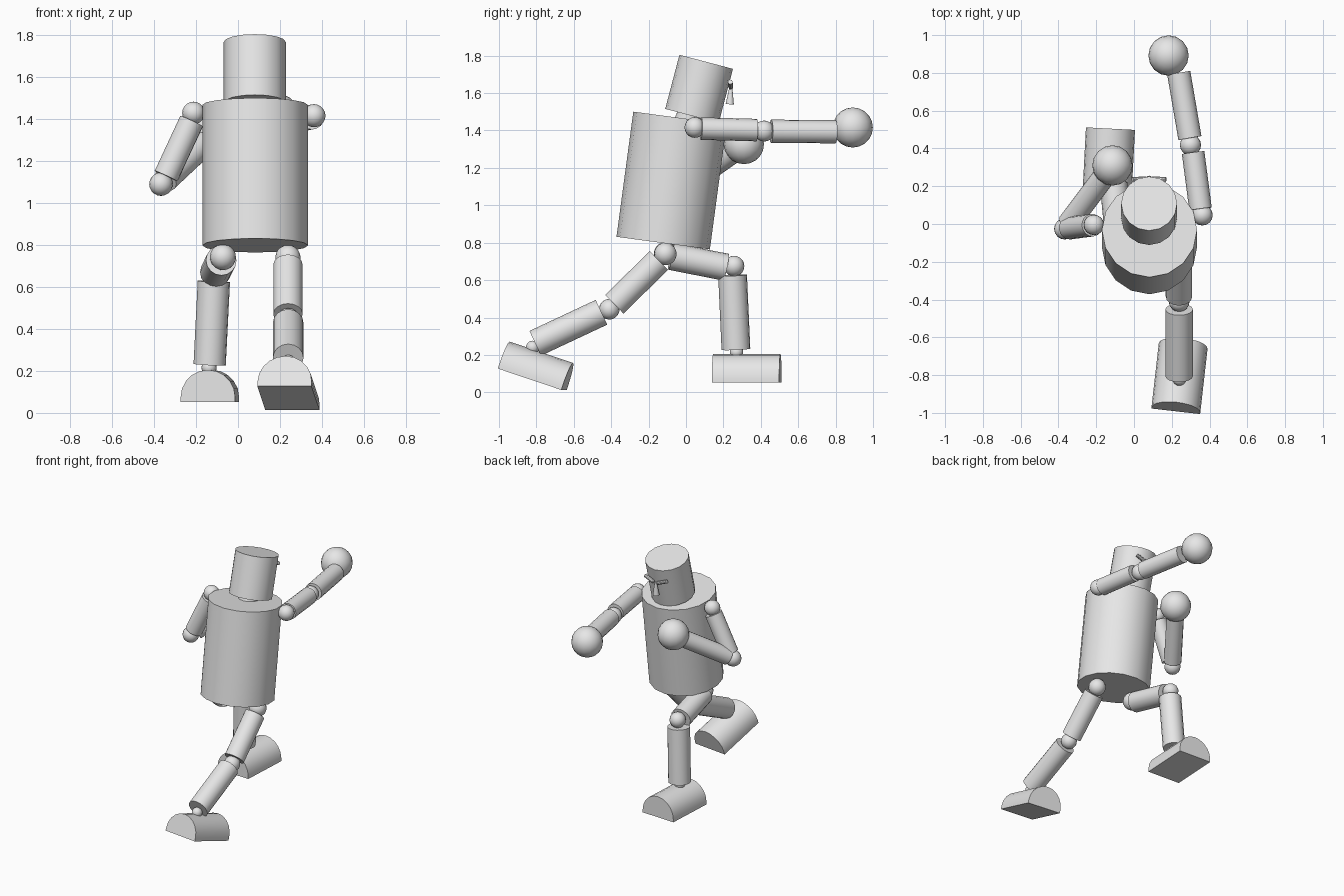
import bpy, bmesh, math
from mathutils import Vector, Matrix

if "Cube" in bpy.data.objects:
    bpy.data.objects.remove(bpy.data.objects["Cube"])

grey = bpy.data.materials.new("light_grey")
grey.diffuse_color = (0.8, 0.8, 0.8, 1)
grey.use_nodes = True
grey.node_tree.nodes["Principled BSDF"].inputs["Base Color"].default_value = grey.diffuse_color


def finish(ob, name):
    ob.name = name
    ob.data.materials.append(grey)
    bpy.ops.object.select_all(action='DESELECT')
    ob.select_set(True)
    bpy.context.view_layer.objects.active = ob
    bpy.ops.object.shade_smooth_by_angle(angle=math.radians(35))
    return ob


def rod(name, a, b, r1, r2=None, sides=16):
    """Capped cylinder or cone from point a to point b."""
    a, b = Vector(a), Vector(b)
    d = b - a
    bpy.ops.mesh.primitive_cone_add(
        vertices=sides, radius1=r1, radius2=r1 if r2 is None else r2, depth=d.length,
        location=(a + b) / 2, rotation=d.to_track_quat('Z', 'Y').to_euler())
    return finish(bpy.context.object, name)


def ball(name, c, r):
    bpy.ops.mesh.primitive_uv_sphere_add(segments=16, ring_count=10, radius=r, location=c)
    return finish(bpy.context.object, name)


def foot(name, centre, yaw, pitch, length=0.36, r=0.13, height=0.152):
    """Half-round bar with a flat sole, pointing along +y."""
    lift = height - r
    profile = [(r, 0)] + [(r * math.cos(t), lift + r * math.sin(t))
                          for t in (math.pi * i / 10 for i in range(11))] + [(-r, 0)]
    bm = bmesh.new()
    face = bm.faces.new([bm.verts.new((x, -length / 2, z - height / 2)) for x, z in profile])
    ext = bmesh.ops.extrude_face_region(bm, geom=[face])
    bmesh.ops.translate(bm, vec=(0, length, 0),
                        verts=[v for v in ext["geom"] if isinstance(v, bmesh.types.BMVert)])
    bmesh.ops.recalc_face_normals(bm, faces=bm.faces)
    me = bpy.data.meshes.new(name)
    bm.to_mesh(me)
    bm.free()
    ob = bpy.data.objects.new(name, me)
    bpy.context.collection.objects.link(ob)
    ob.matrix_world = (Matrix.Translation(centre) @ Matrix.Rotation(math.radians(yaw), 4, 'Z')
                       @ Matrix.Rotation(math.radians(pitch), 4, 'X'))
    return finish(ob, name)


# Body and head
rod("torso", (0.082, -0.122, 0.798), (0.082, -0.032, 1.467), 0.252)
rod("neck", (0.08, 0.005, 1.44), (0.08, 0.04, 1.53), 0.07)
rod("head", (0.08, 0.032, 1.478), (0.08, 0.108, 1.767), 0.148)

# Face
rod("nose", (0.08, 0.234, 1.54), (0.08, 0.24, 1.63), 0.022, 0.008, 12)
for side, s in (("left", -1), ("right", 1)):
    rod(side + "_brow", (0.08 + s * 0.018, 0.24, 1.632), (0.08 + s * 0.088, 0.236, 1.66), 0.013, sides=10)

# Arm stretched forward
ball("punching_shoulder", (0.362, 0.047, 1.416), 0.055)
rod("punching_upper_arm", (0.352, 0.08, 1.41), (0.313, 0.378, 1.402), 0.06)
ball("punching_elbow", (0.299, 0.418, 1.397), 0.056)
rod("punching_forearm", (0.296, 0.455, 1.396), (0.237, 0.80, 1.393), 0.062)
ball("punching_hand", (0.183, 0.892, 1.416), 0.107)

# Bent arm
ball("bent_shoulder", (-0.212, -0.005, 1.429), 0.054)
rod("bent_upper_arm", (-0.221, -0.006, 1.39), (-0.343, -0.022, 1.128), 0.06)
ball("bent_elbow", (-0.367, -0.026, 1.09), 0.056)
rod("bent_forearm", (-0.345, 0.003, 1.11), (-0.16, 0.25, 1.284), 0.06)
ball("bent_hand", (-0.114, 0.31, 1.327), 0.107)

# Trailing leg
ball("rear_hip", (0.238, -0.11, 0.74), 0.06)
rod("rear_thigh", (0.238, -0.145, 0.705), (0.238, -0.383, 0.471), 0.07)
ball("rear_knee", (0.239, -0.41, 0.444), 0.055)
rod("rear_shin", (0.239, -0.452, 0.428), (0.239, -0.806, 0.262), 0.073)
ball("rear_ankle", (0.24, -0.82, 0.24), 0.036)
foot("rear_foot", (0.243, -0.798, 0.142), -6.5, -18.5)

# Leading leg
ball("front_hip", (-0.072, -0.11, 0.742), 0.062)
rod("front_thigh", (-0.08, -0.08, 0.727), (-0.108, 0.214, 0.669), 0.073)
ball("front_knee", (-0.112, 0.257, 0.675), 0.055)
rod("front_shin", (-0.115, 0.249, 0.626), (-0.135, 0.267, 0.23), 0.077)
ball("front_ankle", (-0.138, 0.27, 0.215), 0.036)
foot("front_foot", (-0.134, 0.325, 0.129), -3, 0)
